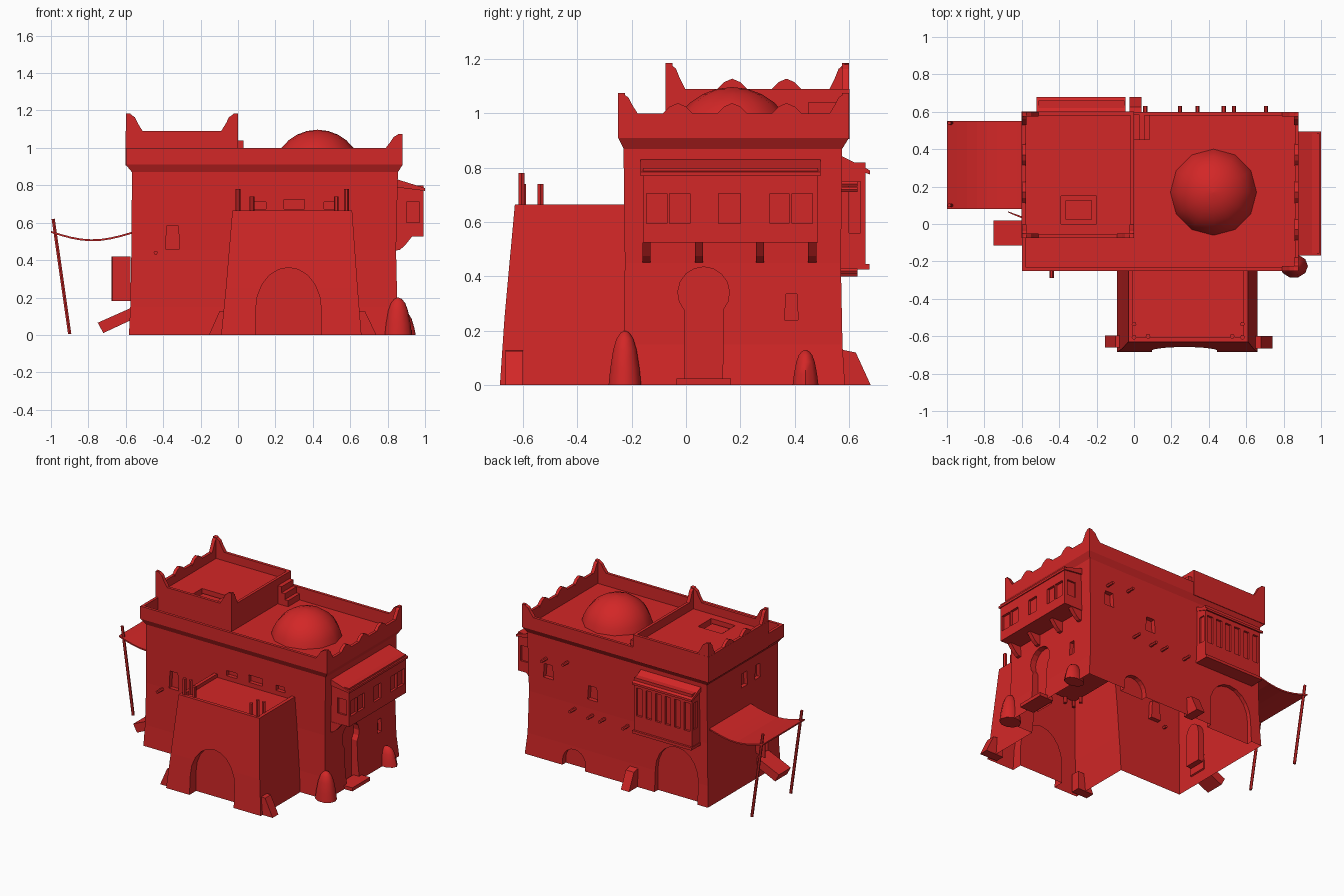
import bpy, bmesh, math
from mathutils import Vector

if "Cube" in bpy.data.objects:
    bpy.data.objects.remove(bpy.data.objects["Cube"])

red = bpy.data.materials.new("red_clay")
red.diffuse_color = (0.65, 0.02, 0.02, 1)
red.use_nodes = True
red.node_tree.nodes["Principled BSDF"].inputs["Base Color"].default_value = red.diffuse_color


def make(name, verts, faces):
    me = bpy.data.meshes.new(name)
    me.from_pydata(verts, [], faces)
    bm = bmesh.new()
    bm.from_mesh(me)
    bmesh.ops.recalc_face_normals(bm, faces=bm.faces)
    bm.to_mesh(me)
    bm.free()
    me.materials.append(red)
    ob = bpy.data.objects.new(name, me)
    bpy.context.collection.objects.link(ob)
    return ob


def loft(name, rings):
    n = len(rings[0])
    v = [p for r in rings for p in r]
    f = [(k*n+i, k*n+(i+1) % n, (k+1)*n+(i+1) % n, (k+1)*n+i)
         for k in range(len(rings)-1) for i in range(n)]
    f += [tuple(range(n)), tuple(range(len(v)-n, len(v)))]
    return make(name, v, f)


def rect(x0, x1, y0, y1, z):
    return [(x0, y0, z), (x1, y0, z), (x1, y1, z), (x0, y1, z)]


def prism(name, axis, pts, a, b):
    # axis x: pts are (y, z); axis y: pts are (x, z)
    put = (lambda p, t: (t, p[0], p[1])) if axis == 'x' else (lambda p, t: (p[0], t, p[1]))
    return loft(name, [[put(p, a) for p in pts], [put(p, b) for p in pts]])


def box(name, x0, x1, y0, y1, z0, z1):
    return loft(name, [rect(x0, x1, y0, y1, z0), rect(x0, x1, y0, y1, z1)])


def rod(name, a, b, r=0.011, n=6):
    a, b = Vector(a), Vector(b)
    q = (b-a).to_track_quat('Z', 'Y')
    ring = [q @ Vector((r*math.cos(2*math.pi*i/n), r*math.sin(2*math.pi*i/n), 0)) for i in range(n)]
    return loft(name, [[tuple(e+p) for p in ring] for e in (a, b)])


def smooth(ob, angle=40):
    bpy.ops.object.select_all(action='DESELECT')
    ob.select_set(True)
    bpy.context.view_layer.objects.active = ob
    bpy.ops.object.shade_smooth_by_angle(angle=math.radians(angle))


def boolean(ob, tools, op='DIFFERENCE'):
    for t in tools:
        m = ob.modifiers.new("bool", 'BOOLEAN')
        m.operation, m.solver, m.object = op, 'EXACT', t
    dg = bpy.context.evaluated_depsgraph_get()
    me = bpy.data.meshes.new_from_object(ob.evaluated_get(dg))
    ob.modifiers.clear()
    ob.data = me
    for t in tools:
        bpy.data.objects.remove(t)


def arch(c, w, spring, top, z0=-0.1, n=10):
    return [(c-w, z0), (c+w, z0)] + [(c+w*math.cos(math.pi*i/n), spring+(top-spring)*math.sin(math.pi*i/n))
                                     for i in range(n+1)]


def trap(c, w, z0, z1, k=0.8):
    return [(c-w, z0), (c+w, z0), (c+w*k, z1), (c-w*k, z1)]


# Main walls with cornice and sunken roof, joined with the front annex
house = loft("house_walls", [
    rect(-.583, .868, -.238, .585, 0), rect(-.576, .852, -.23, .576, .15),
    rect(-.57, .845, -.225, .57, .45), rect(-.567, .855, -.23, .575, .87),
    rect(-.60, .88, -.25, .60, .91), rect(-.60, .88, -.25, .60, 1.0),
    rect(-.58, .86, -.23, .58, 1.0), rect(-.58, .86, -.23, .58, .91)])
annex = loft("annex", [
    rect(-.09, .66, -.685, -.1, 0), rect(-.065, .64, -.668, -.1, .25),
    rect(-.03, .61, -.63, -.1, .665), rect(-.005, .585, -.605, -.1, .665),
    rect(-.005, .585, -.605, -.1, .64)])
boolean(house, [annex], 'UNION')

# Recessed doors, arches and windows
cuts = [prism("cut", 'y', arch(.27, .175, .14, .36), -.8, -.61),
        prism("cut", 'y', trap(-.35, .038, .46, .585), -.4, -.195),
        prism("cut", 'y', arch(-.33, .17, .16, .36), .545, .8),
        prism("cut", 'y', arch(.48, .09, .04, .13), .545, .8),
        prism("cut", 'y', trap(.69, .04, .58, .68), .54, .8),
        prism("cut", 'y', trap(.34, .04, .515, .615), .54, .8),
        prism("cut", 'x', arch(-.045, .06, .34, .42, .13), -.8, -.53),
        prism("cut", 'x', trap(.15, .035, .7, .8), -.8, -.54),
        prism("cut", 'x', trap(-.0, .03, .7, .8), -.8, -.54),
        prism("cut", 'x', trap(.388, .025, .24, .335), .82, 1)]
cuts += [box("cut", a, b, -.3, -.2, .672, t) for a, b, t in ((.07, .15, .71), (.245, .355, .725), (.46, .53, .71))]
key = [(-.005, -.1), (.135, -.1)]
for i in range(13):
    t = math.radians(-42+264*i/12)
    key.append((.065+.095*math.cos(t), .34+.095*math.sin(t)))
cuts.append(prism("cut", 'x', key, .805, 1))
boolean(house, cuts)
bm = bmesh.new()
bm.from_mesh(house.data)
bmesh.ops.delete(bm, geom=[f for f in bm.faces if f.calc_center_median().z < .001 and abs(f.normal.z) > .9],
                 context='FACES')
bm.to_mesh(house.data)
bm.free()

# Raised roof terrace with hatch and steps
terrace = loft("raised_terrace", [
    rect(-.601, 0, -.075, .601, .905), rect(-.601, 0, -.075, .601, 1.09),
    rect(-.58, -.02, -.055, .58, 1.09), rect(-.58, -.02, -.055, .58, 1.03)])
boolean(terrace, [box("cut", -.39, -.2, 0, .15, .98, 1.1)])
box("hatch_lid", -.365, -.225, .025, .125, .97, 1.01)
for i in range(3):
    box("roof_step", -.005, .03+.026*i, .45, .585, .9, 1.04-.043*i)

# Pointed parapet corners, each made of two wings
def horn(x, y, sx, sy, z, h):
    p = [(0, -.01), (.09, 0), (.065, h*.42), (.048, h*.78), (.025, h*.95), (0, h)]
    prism("corner_horn", 'y', [(x+sx*a, z+b) for a, b in p], y, y+sy*.025)
    prism("corner_horn", 'x', [(y+sy*a*.8, z+b) for a, b in p], x, x+sx*.025)


for y, sy in ((-.25, 1), (.6, -1)):
    horn(.88, y, -1, sy, 1.0, .075)
for x, y, sx, sy in ((-.6, -.075, 1, 1), (0, -.075, -1, 1), (-.6, .6, 1, -1)):
    horn(x, y, sx, sy, 1.09, .095)

# Small parapet bumps on the two sides
bump = [(-.06, -.01), (.06, -.01), (.055, 0), (.03, .025), (0, .038), (-.03, .025), (-.055, 0)]
for x, z, ys in ((.858, 1.0, (-.03, .17, .37)), (-.6, 1.09, (.17, .37))):
    for y in ys:
        prism("parapet_bump", 'x', [(y+a, z+b) for a, b in bump], x, x+.022)

# Dome
dome = loft("dome", [[(.425+.236*math.cos(t)*math.cos(2*math.pi*i/12), .17+.236*math.cos(t)*math.sin(2*math.pi*i/12),
                       .865+.232*math.sin(t)) for i in range(12)] for t in [.15+.235*k for k in range(6)] + [1.56]])
smooth(dome)

# Right-hand enclosed balcony
bal = box("right_balcony", .84, .992, -.158, .485, .525, .8)
w = [(-.145, -.07), (-.06, .015), (.12, .2), (.31, .38), (.39, .465)]
boolean(bal, [box("cut", .975, 1.1, a, b, .595, .705) for a, b in w] +
        [box("cut", .9, .97, a, b, .6, .71) for a, b in ((-.3, -.145), (.472, .6))])
prism("right_balcony_roof", 'y', [(.84, .835), (1.0, .785), (1.0, .77), (.84, .79)], -.168, .495)
for y in (-.145, .048, .273, .465):
    prism("balcony_corbel", 'y', [(.84, .45), (.865, .455), (.89, .475), (.93, .525), (.84, .525)], y-.015, y+.015)

# Rear enclosed balcony
bal = box("rear_balcony", -.51, -.05, .56, .66, .43, .82)
boolean(bal, [box("cut", x-.022, x+.022, .645, .8, .55, .75) for x in [-.47+.076*i for i in range(6)]] +
        [box("cut", a, b, .6, .642, .56, .75) for a, b in ((-.6, -.5), (-.06, .1))])
prism("rear_balcony_roof", 'x', [(.56, .85), (.678, .79), (.678, .775), (.56, .815)], -.52, -.045)
box("rear_balcony_floor", -.515, -.045, .56, .675, .425, .445)

# Projecting beam ends
for x, z in ((.705, .72), (.535, .74), (.48, .42), (.34, .41), (.245, .41), (.06, .41)):
    rod("beam_end", (x, .55, z), (x, .632, z))
rod("beam_end", (-.44, -.2, .44), (-.44, -.288, .44))
for x, y, z in ((0, -.605, .78), (.075, -.6, .74), (.58, -.605, .78), (.525, -.6, .74), (0, -.535, .74), (.58, -.535, .74)):
    rod("roof_post", (x, y, .6), (x, y, z), .013)

# Rounded and wedge-shaped ground buttresses
def bullet(x, y, rx, ry, h):
    prof = ((1, 0), (.9, .3), (.72, .65), (.52, .85), (.28, .96), (.05, 1))
    smooth(loft("round_buttress", [[(x+rx*r*math.cos(math.pi*i/5), y+ry*r*math.sin(math.pi*i/5), h*z)
                                    for i in range(10)] for r, z in prof]), 50)


bullet(.855, -.225, .075, .063, .2)
bullet(.875, .44, .075, .05, .13)
prism("rear_buttress", 'x', [(.55, 0), (.68, 0), (.625, .12), (.55, .135)], -.025, .04)
prism("annex_buttress", 'y', [(-.03, 0), (-.155, 0), (-.1, .125), (-.03, .13)], -.66, -.595)
prism("annex_buttress", 'y', [(.6, 0), (.74, 0), (.68, .125), (.6, .13)], -.665, -.6)

# Door step, side ramp and open door leaf
box("door_step", .82, .93, -.035, .165, 0, .025)
prism("side_ramp", 'y', [(-.72, .01), (-.75, .065), (-.57, .145), (-.57, .08)], -.115, .02)
loft("door_leaf", [[(-.575, .02, z), (-.67, .06, z), (-.675, .068, z), (-.575, .032, z)] for z in (.18, .42)])

# Cloth canopy and leaning poles
n = 8
top = [(-1+.43*i/n, .55+.006*(1-i/n)-.042*math.sin(math.pi*i/n)) for i in range(n+1)]
prism("canopy", 'y', top + [(x, z-.01) for x, z in reversed(top)], .08, .55)
for y in (.1, .54):
    rod("canopy_pole", (-.9, y, .005), (-.988, y, .62), .01)
